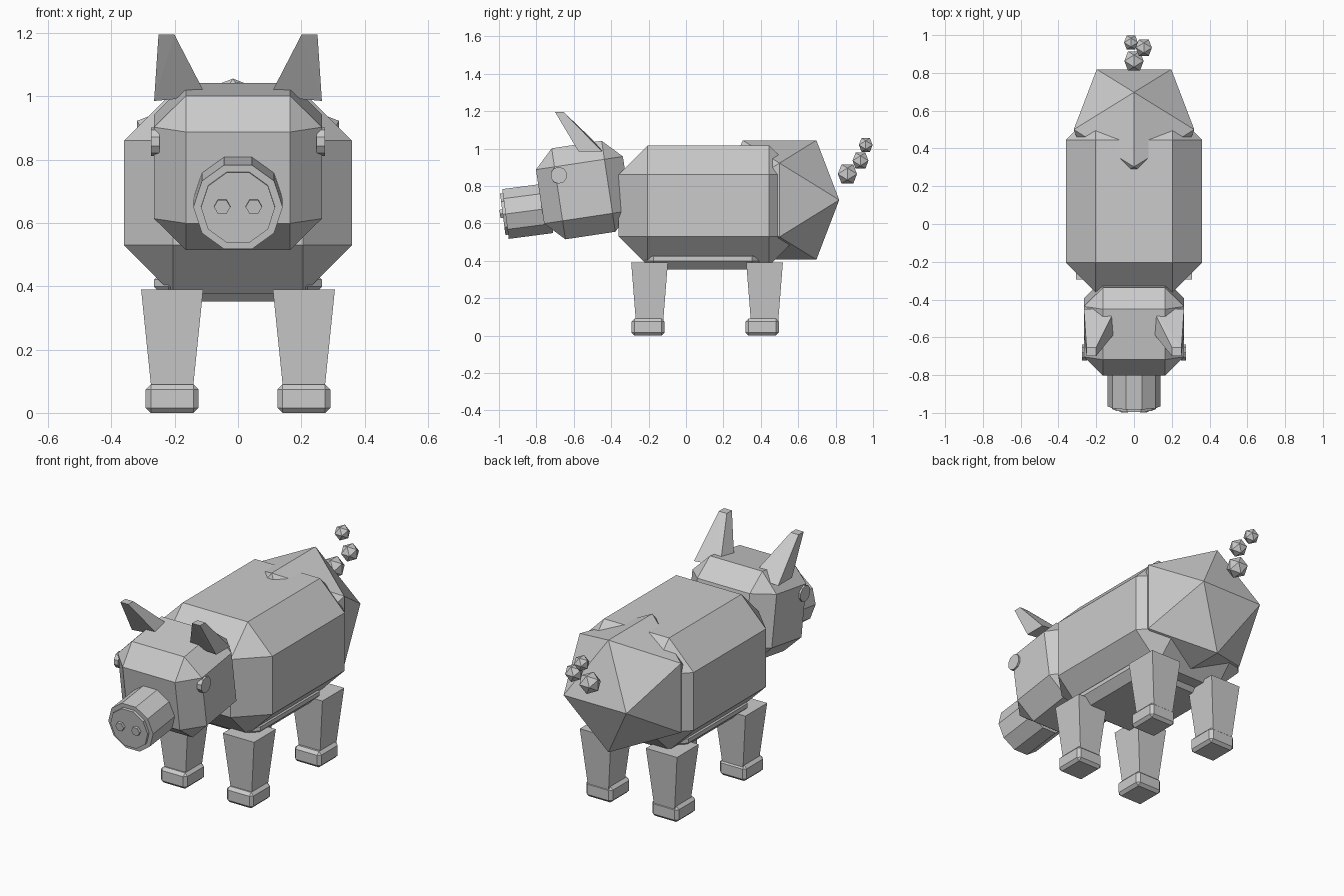
import bpy, bmesh
from math import cos, sin, pi
from mathutils import Matrix, Vector

if "Cube" in bpy.data.objects:
    bpy.data.objects.remove(bpy.data.objects["Cube"])

grey = bpy.data.materials.new("plain grey")
grey.use_nodes = True
colour = (0.6, 0.6, 0.6, 1)
grey.diffuse_color = colour
grey.node_tree.nodes["Principled BSDF"].inputs["Base Color"].default_value = colour


def finish(name, bm, loc=(0, 0, 0), rot=(0, 0, 0)):
    bmesh.ops.recalc_face_normals(bm, faces=bm.faces)
    mesh = bpy.data.meshes.new(name)
    bm.to_mesh(mesh)
    bm.free()
    mesh.materials.append(grey)
    obj = bpy.data.objects.new(name, mesh)
    obj.location, obj.rotation_euler = loc, rot
    bpy.context.collection.objects.link(obj)
    return obj


def chamfer_box(name, loc, size, bevel, tilt=0):
    bm = bmesh.new()
    bmesh.ops.create_cube(bm, size=1)
    bmesh.ops.scale(bm, vec=size, verts=bm.verts)
    bmesh.ops.bevel(bm, geom=bm.edges[:], offset=bevel, segments=1,
                    profile=0.5, affect='EDGES')
    return finish(name, bm, loc, (tilt, 0, 0))


def hull(name, points, loc=(0, 0, 0)):
    bm = bmesh.new()
    verts = [bm.verts.new(p) for p in points]
    bmesh.ops.convex_hull(bm, input=verts)
    bmesh.ops.dissolve_limit(bm, angle_limit=0.01, verts=bm.verts, edges=bm.edges)
    return finish(name, bm, loc)


def gem(name, loc, radius):
    # icosahedron from three crossed golden rectangles
    long = radius * 0.851
    short = radius * 0.526
    points = []
    for a in (-short, short):
        for b in (-long, long):
            points += [(0, a, b), (a, b, 0), (b, 0, a)]
    return hull(name, points, loc)


def rect(x, y, z, hx, hy):
    return [(x + i * hx, y + j * hy, z) for i in (-1, 1) for j in (-1, 1)]


def disc(name, loc, radius, depth, sides, rot, spin=0):
    bm = bmesh.new()
    bmesh.ops.create_cone(bm, cap_ends=True, segments=sides, radius1=radius,
                          radius2=radius, depth=depth,
                          matrix=Matrix.Rotation(spin, 4, 'Z'))
    return finish(name, bm, loc, rot)


# Body, belly and rump
chamfer_box("body", (0, 0.12, 0.695), (0.72, 0.96, 0.64), 0.155)
chamfer_box("belly", (0, 0.09, 0.41), (0.53, 0.62, 0.115), 0.046)
gem("rump", (0, 0.5, 0.725), 0.375)

# Head, nose down
chamfer_box("head", (0, -0.548, 0.778), (0.53, 0.47, 0.492), 0.1, 0.15)

# Snout stack along one tilted axis
tilt = 0.13
axis = Vector((0, cos(tilt), sin(tilt)))
front = Vector((0, -0.965, 0.65))
turn = (pi / 2 + tilt, 0, 0)
disc("snout", front + axis * 0.12, 0.141, 0.24, 10, turn, pi / 2)
disc("snout_plate", front + axis * 0.005, 0.117, 0.04, 10, turn, pi / 2)

# Paired face parts
for side, s in (("left", 1), ("right", -1)):
    nostril = front + Vector((s * 0.05, 0, 0.004)) - axis * 0.01
    disc(side + "_nostril", nostril, 0.026, 0.04, 6, turn, pi / 2)
    disc(side + "_eye", (s * 0.262, -0.68, 0.857), 0.045, 0.027, 10,
         (0, pi / 2, 0), pi / 10)
    base = [(s * x, y, z) for x, z in ((0.1, 1.0), (0.265, 0.985))
            for y in (-0.45, -0.575)]
    hull(side + "_ear", base + rect(s * 0.226, -0.677, 1.195, 0.025, 0.023))

# Legs and feet
for end, y, foot_y in (("front", -0.195, -0.203), ("back", 0.42, 0.407)):
    for side, s in (("left", 1), ("right", -1)):
        x = s * 0.208
        hull(f"{end}_{side}_leg", rect(x, y, 0.39, 0.098, 0.098)
             + rect(x, y, 0.05, 0.063, 0.071))
        chamfer_box(f"{end}_{side}_foot", (x, foot_y, 0.045),
                    (0.167, 0.178, 0.09), 0.016)

# Tail beads
for i, (x, y, z, r) in enumerate(((0, 0.863, 0.864, 0.06),
                                  (0.052, 0.933, 0.935, 0.05),
                                  (-0.016, 0.961, 1.019, 0.043))):
    gem(f"tail_bead_{i + 1}", (x, y, z), r)
